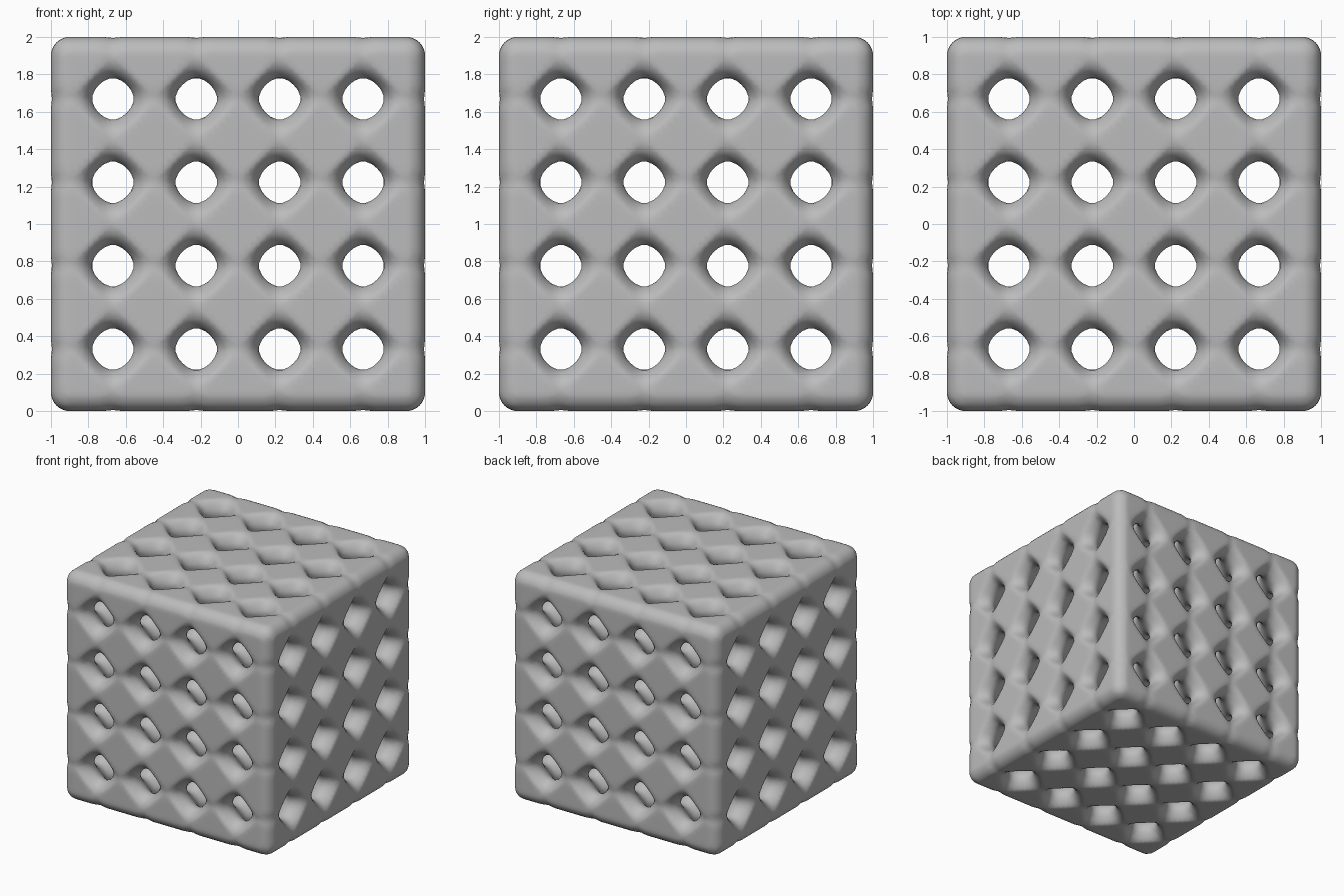
import bpy, bmesh, math
from mathutils import Vector

cube = bpy.data.objects.get("Cube")
if cube:
    bpy.data.objects.remove(cube, do_unlink=True)

PITCH = 0.446               # distance between neighbouring pores
K = 2 * math.pi / PITCH
HALF, ROUND = 1.0, 0.10     # block half size and edge rounding
BLEND = 0.025               # softness of the pore rims
STEP = PITCH / 15
N = int(HALF / STEP) + 4    # samples per axis in one octant


def solid(x, y, z):
    """Positive inside: cosine pore lattice softly cut by a rounded block."""
    lattice = (math.cos(K * x) + math.cos(K * y) + math.cos(K * z)) / K
    q = [abs(c) - HALF + ROUND for c in (x, y, z)]
    out = math.sqrt(sum(max(c, 0) ** 2 for c in q))
    block = ROUND - out - min(max(q), 0)
    h = max(BLEND - abs(lattice - block), 0) / BLEND
    return min(lattice, block) - h * h * BLEND / 4


def settle(p):
    """Move a point onto the surface along the gradient."""
    e = 1e-4
    for _ in range(3):
        f = solid(*p)
        g = Vector([(solid(*(p + d)) - solid(*(p - d))) / (2 * e)
                    for d in (Vector((e, 0, 0)), Vector((0, e, 0)), Vector((0, 0, e)))])
        if g.length_squared < 0.05:
            break
        move = g * (-f / g.length_squared)
        if move.length > STEP / 2:
            move *= STEP / 2 / move.length
        p = p + move
    return p


# Sample one octant; the first cell layer straddles each mirror plane
axis = [(i - 0.5) * STEP for i in range(N)]
field = [[[solid(x, y, z) for z in axis] for y in axis] for x in axis]
corners = [(a, b, c) for a in (0, 1) for b in (0, 1) for c in (0, 1)]
edges = [(p, q) for p in corners for q in corners
         if p < q and sum(abs(u - v) for u, v in zip(p, q)) == 1]

# One vertex in every cell that the surface crosses
bm = bmesh.new()
cells = {}
for i in range(N - 1):
    for j in range(N - 1):
        for k in range(N - 1):
            v = {c: field[i + c[0]][j + c[1]][k + c[2]] for c in corners}
            if min(v.values()) > 0 or max(v.values()) <= 0:
                continue
            hits = [Vector(p).lerp(Vector(q), v[p] / (v[p] - v[q]))
                    for p, q in edges if (v[p] > 0) != (v[q] > 0)]
            mid = sum(hits, Vector()) / len(hits)
            pos = settle((mid + Vector((i - 0.5, j - 0.5, k - 0.5))) * STEP)
            for n, index in enumerate((i, j, k)):
                if index == 0:
                    pos[n] = 0.0
            cells[i, j, k] = bm.verts.new(pos)

# One quad around every grid edge that the surface crosses
for i in range(1, N - 1):
    for j in range(1, N - 1):
        for k in range(1, N - 1):
            inside = field[i][j][k] > 0
            for a in range(3):
                d = [0, 0, 0]
                d[a] = 1
                if inside == (field[i + d[0]][j + d[1]][k + d[2]] > 0):
                    continue
                ring = []
                for s, t in ((0, 0), (1, 0), (1, 1), (0, 1)):
                    c = [i, j, k]
                    c[(a + 1) % 3] -= 1 - s
                    c[(a + 2) % 3] -= 1 - t
                    ring.append(cells[tuple(c)])
                bm.faces.new(ring if inside else ring[::-1])

# Smooth octant of the block
mesh = bpy.data.meshes.new("porous_block")
for f in bm.faces:
    f.smooth = True
bm.to_mesh(mesh)
bm.free()

block = bpy.data.objects.new("porous_block", mesh)
bpy.context.collection.objects.link(block)
block.location.z = HALF

# Complete the block from its octant
mirror = block.modifiers.new("octant_mirror", 'MIRROR')
mirror.use_axis = (True, True, True)
mirror.use_mirror_merge = True
mirror.merge_threshold = 0.0005

# Plain grey finish
grey = bpy.data.materials.new("grey")
grey.use_nodes = True
grey.diffuse_color = (0.5, 0.5, 0.5, 1)
grey.node_tree.nodes["Principled BSDF"].inputs["Base Color"].default_value = (0.5, 0.5, 0.5, 1)
mesh.materials.append(grey)
